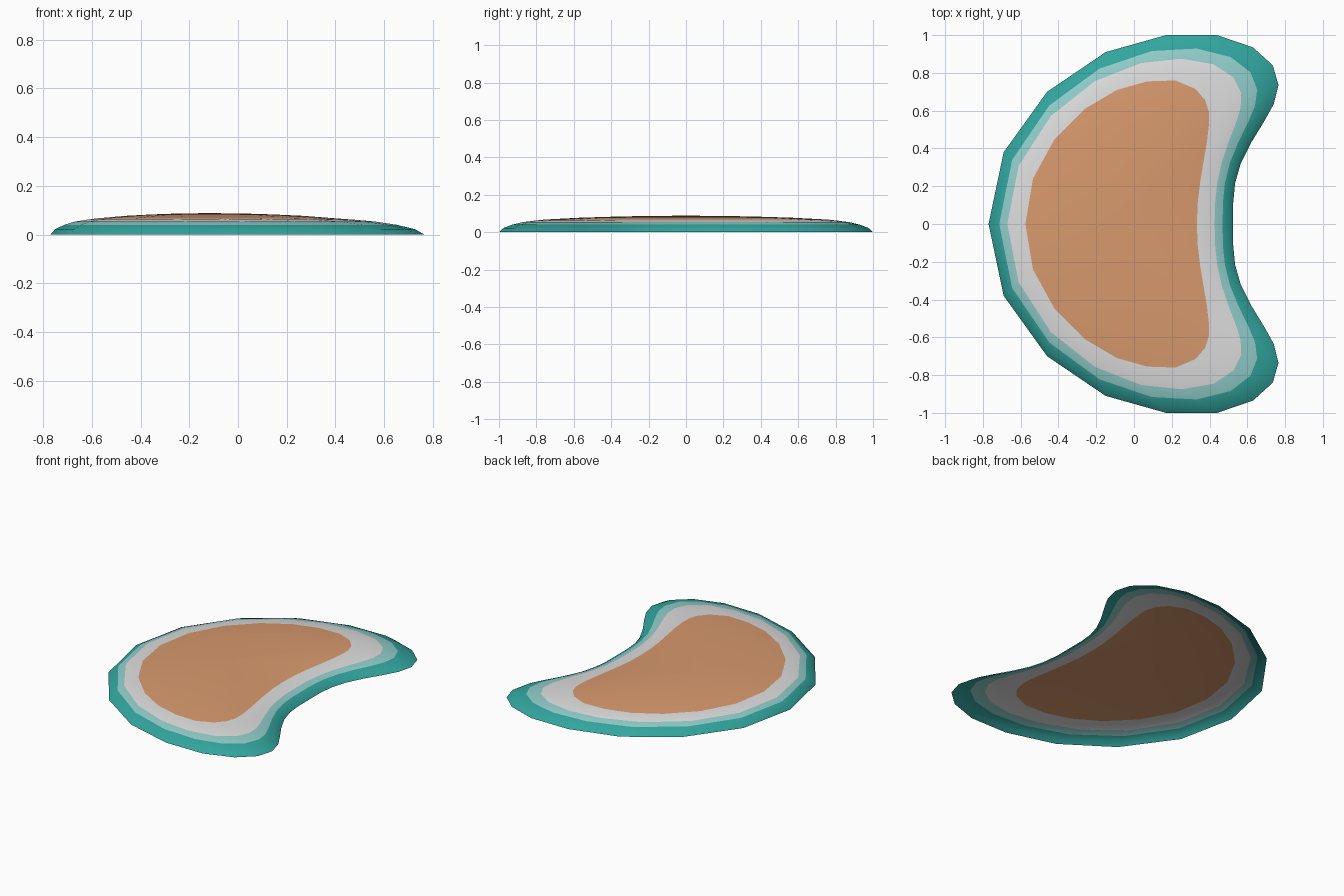
import bpy, bmesh

if "Cube" in bpy.data.objects:
    bpy.data.objects.remove(bpy.data.objects["Cube"])

# Half outlines (y >= 0), from the convex side round the horn to the inner curve
SHORE = [(-.77, 0), (-.69, .38), (-.46, .70), (-.15, .91), (.17, 1), (.44, 1),
         (.63, .935), (.735, .84), (.765, .735), (.74, .635), (.69, .545),
         (.62, .43), (.565, .32), (.535, .215), (.525, .11), (.525, 0)]
SAND = [(-.575, 0), (-.535, .24), (-.42, .45), (-.26, .61), (-.09, .71), (.07, .755),
        (.22, .76), (.325, .715), (.377, .655), (.396, .595), (.397, .53),
        (.387, .44), (.37, .34), (.35, .22), (.337, .11), (.333, 0)]
PEAK = (-.12, 0)


def material(name, rgb):
    m = bpy.data.materials.new(name)
    m.diffuse_color = (*rgb, 1)
    m.use_nodes = True
    m.node_tree.nodes["Principled BSDF"].inputs["Base Color"].default_value = m.diffuse_color
    return m


def mirrored(half):
    return half + [(x, -y) for x, y in half[-2:0:-1]]


def blend(a, b, t):
    return [(p[0] + (q[0] - p[0]) * t, p[1] + (q[1] - p[1]) * t) for p, q in zip(a, b)]


shore, sand = mirrored(SHORE), mirrored(SAND)
centre = [PEAK] * len(sand)

# Contour loops from the rim upward: (points, height, colour of the band above)
TEAL, SHALLOW, WHITE, TAN = range(4)
loops = [(shore, 0, TEAL),
         (blend(shore, sand, .10), .022, TEAL),
         (blend(shore, sand, .29), .040, SHALLOW),
         (blend(shore, sand, .51), .053, WHITE),
         (blend(shore, sand, .76), .061, WHITE),
         (sand, .067, TAN),
         (blend(sand, centre, .25), .077, TAN),
         (blend(sand, centre, .5), .083, TAN),
         (blend(sand, centre, .75), .087, TAN)]

# Open-bottomed crescent dome
bm = bmesh.new()
rings = [[bm.verts.new((x, y, z)) for x, y in pts] for pts, z, _ in loops]
n = len(shore)
for k, (low, high) in enumerate(zip(rings, rings[1:])):
    for i in range(n):
        j = (i + 1) % n
        bm.faces.new((low[i], high[i], high[j], low[j])).material_index = loops[k][2]
top = bm.verts.new((*PEAK, .088))
for i in range(n):
    bm.faces.new((rings[-1][i], top, rings[-1][(i + 1) % n])).material_index = TAN
for f in bm.faces:
    f.normal_update()
    if f.normal.z < 0:
        f.normal_flip()
    f.smooth = True

mesh = bpy.data.meshes.new("crescent_dome")
bm.to_mesh(mesh)
bm.free()
for m in (material("deep teal", (.032, .376, .342)),
          material("pale teal", (.283, .61, .591)),
          material("off white", (.73, .73, .73)),
          material("sandy tan", (.69, .323, .156))):
    mesh.materials.append(m)
dome = bpy.data.objects.new("crescent_dome", mesh)
bpy.context.collection.objects.link(dome)
